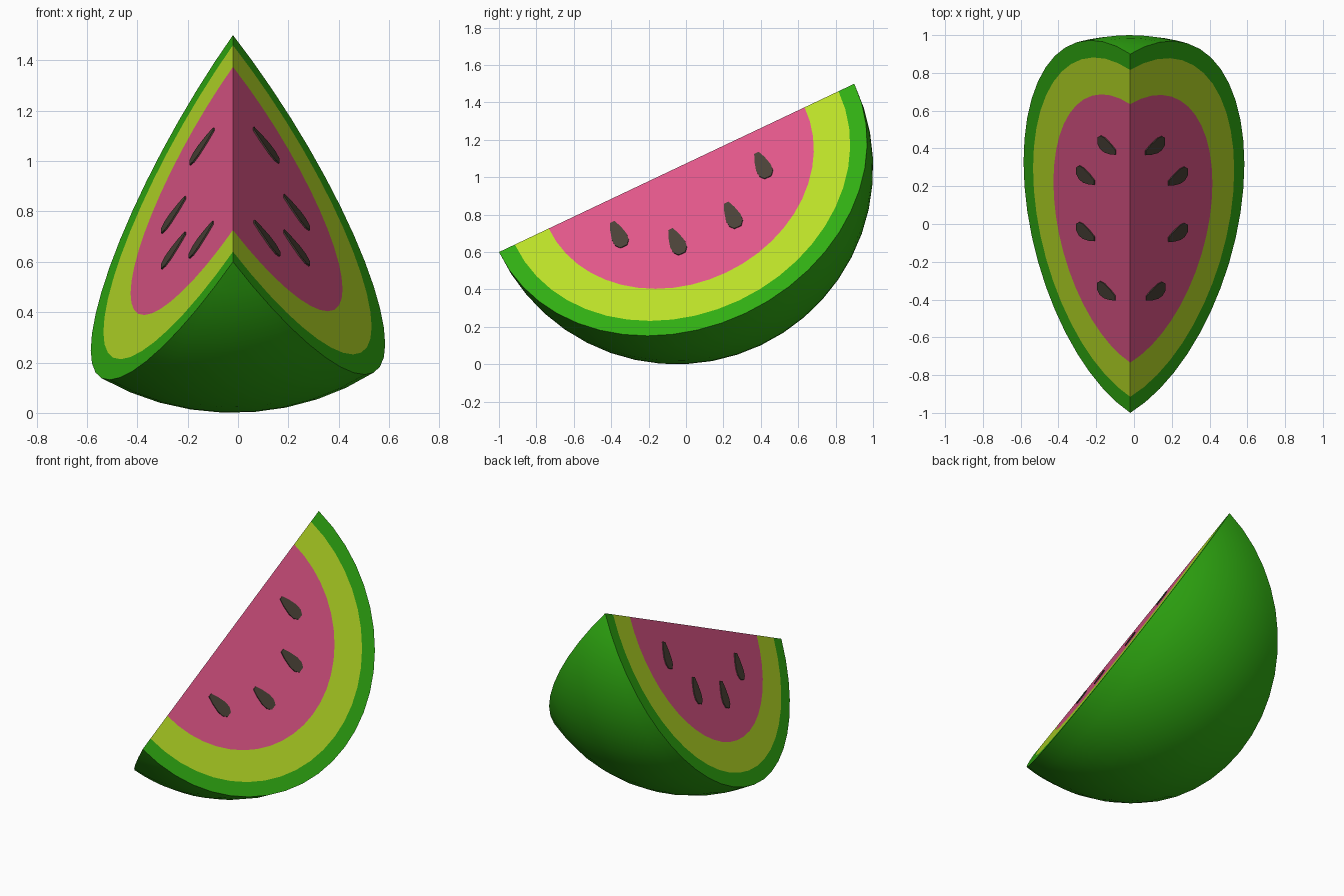
import bpy, bmesh, math
from mathutils import Vector

cube = bpy.data.objects.get("Cube")
if cube:
    bpy.data.objects.remove(cube)


def material(name, rgb):
    m = bpy.data.materials.new(name)
    m.use_nodes = True
    col = (*rgb, 1)
    m.diffuse_color = col
    m.node_tree.nodes["Principled BSDF"].inputs["Base Color"].default_value = col
    return m


green = material("rind green", (0.03, 0.42, 0.006))
lime = material("pale lime", (0.49, 0.74, 0.021))
pink = material("flesh pink", (0.75, 0.095, 0.25))
brown = material("seed brown", (0.069, 0.053, 0.038))

# Wedge frame: the cut edge is a tilted diameter of a sphere
R = 1.051
CENTRE = Vector((-0.02, -0.05, 1.05))
AXIS = Vector((0, 0.95, 0.45)).normalized()
DOWN = Vector((0, AXIS.z, -AXIS.y))
SIDE = Vector((1, 0, 0))
LEFT, RIGHT = math.radians(35.1), math.radians(-32.5)
STEPS, SLICES = 24, 9


def radial(a):
    return DOWN * math.cos(a) + SIDE * math.sin(a)


def arc(r, a):
    """Half circle of radius r in the plane at angle a around the axis."""
    return [CENTRE + r * (AXIS * math.cos(t) + radial(a) * math.sin(t))
            for t in (math.pi * i / STEPS for i in range(STEPS + 1))]


def finish(bm, name, mats):
    bmesh.ops.remove_doubles(bm, verts=bm.verts, dist=0.0005)
    bmesh.ops.recalc_face_normals(bm, faces=bm.faces)
    me = bpy.data.meshes.new(name)
    bm.to_mesh(me)
    bm.free()
    for m in mats:
        me.materials.append(m)
    ob = bpy.data.objects.new(name, me)
    bpy.context.collection.objects.link(ob)
    return ob


def bridge(bm, p, q, index):
    """Strip of quads between two arcs."""
    for i in range(STEPS):
        f = bm.faces.new([bm.verts.new(v) for v in (p[i], p[i + 1], q[i + 1], q[i])])
        f.material_index = index


# Melon wedge: curved skin, then rind ring, pale ring and flesh on both cuts
bm = bmesh.new()
angles = [RIGHT + (LEFT - RIGHT) * k / SLICES for k in range(SLICES + 1)]
for a, b in zip(angles, angles[1:]):
    bridge(bm, arc(R, a), arc(R, b), 0)
for a in (LEFT, RIGHT):
    outer, middle, inner = (arc(R * k, a) for k in (1, 0.911, 0.72))
    bridge(bm, outer, middle, 0)
    bridge(bm, middle, inner, 1)
    bm.faces.new([bm.verts.new(v) for v in inner]).material_index = 2
wedge = finish(bm, "melon_wedge", [green, lime, pink])
bpy.ops.object.select_all(action='DESELECT')
wedge.select_set(True)
bpy.context.view_layer.objects.active = wedge
bpy.ops.object.shade_smooth_by_angle(angle=math.radians(35))

# Seeds: thin teardrop plates, tips pointing to the cut edge
half = [(0.013, -0.092), (0.03, -0.045), (0.043, 0.015), (0.04, 0.055), (0.02, 0.083)]
outline = half + [(-s, t) for s, t in reversed(half)]
spots = [(0.42, 0.23), (0.16, 0.44), (-0.17, 0.44), (-0.435, 0.235)]
for side, a in (("left", LEFT), ("right", RIGHT)):
    normal = (SIDE * math.cos(a) - DOWN * math.sin(a)) * (1 if a > 0 else -1)
    for n, (s0, t0) in enumerate(spots, 1):
        bm = bmesh.new()
        base = [CENTRE + AXIS * (s0 + s) + radial(a) * (t0 + t) - normal * 0.002
                for s, t in outline]
        face = bm.faces.new([bm.verts.new(v) for v in base])
        new = bmesh.ops.extrude_face_region(bm, geom=[face])["geom"]
        tops = [v for v in new if isinstance(v, bmesh.types.BMVert)]
        bmesh.ops.translate(bm, verts=tops, vec=normal * 0.008)
        if not any(f is face for f in bm.faces):
            bm.faces.new([v for v in bm.verts if v not in tops])
        finish(bm, f"{side}_seed_{n}", [brown])
